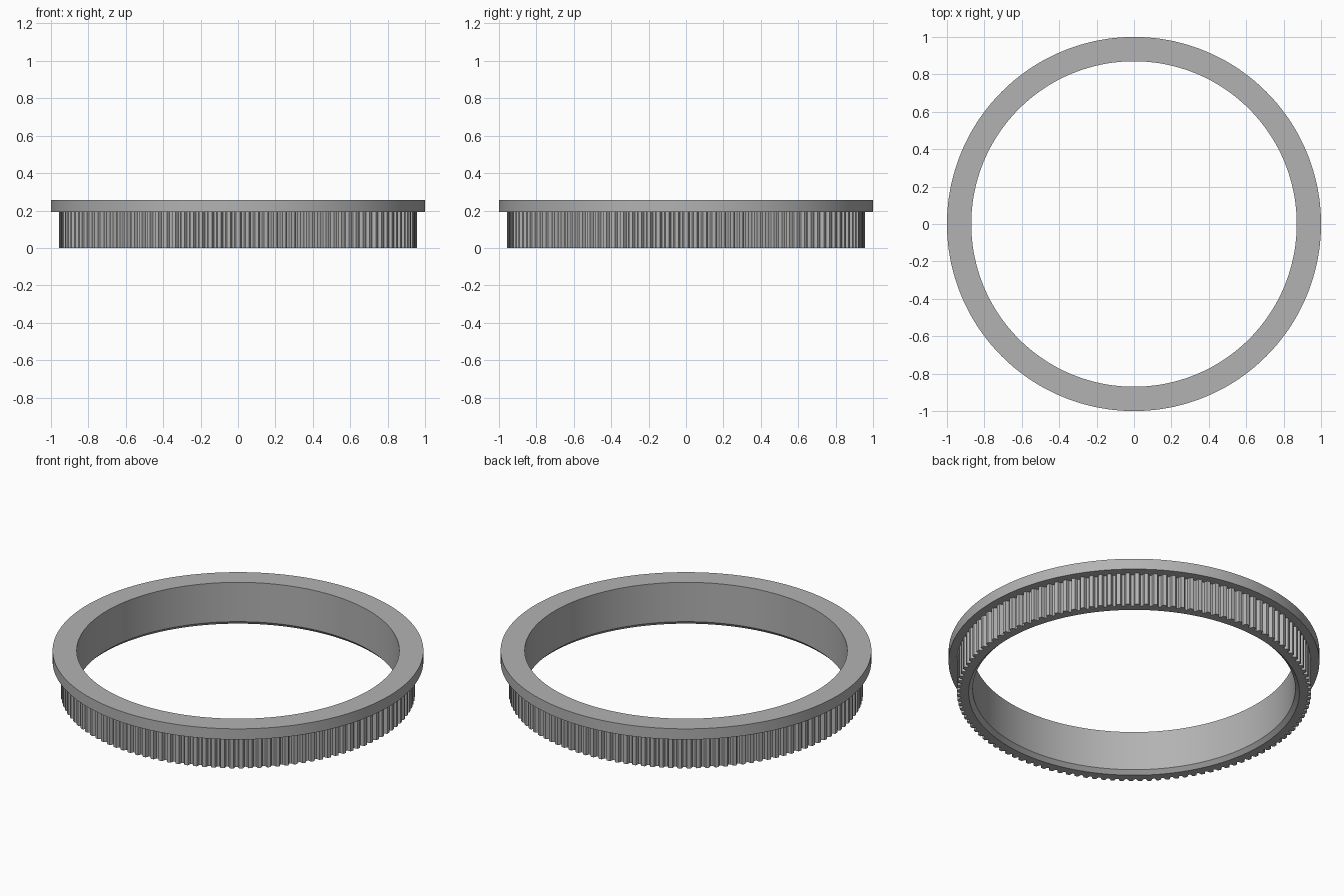
import bpy, bmesh, math

cube = bpy.data.objects.get("Cube")
if cube:
    bpy.data.objects.remove(cube, do_unlink=True)

TEETH = 120
TIP, ROOT = 0.956, 0.935
HEIGHT, FLANGE_Z = 0.256, 0.192
BORE, CHAMFER = 0.87, 0.022

# One tooth pitch: (fraction of pitch, radius), a land followed by a rounded groove
GROOVE = [(0.0, TIP), (0.2, TIP), (0.4, TIP), (0.46, TIP - 0.008),
          (0.56, ROOT + 0.002), (0.7, ROOT), (0.84, ROOT + 0.002), (0.94, TIP - 0.008)]

grey = bpy.data.materials.new("plain grey")
grey.use_nodes = True
colour = (0.45, 0.45, 0.45, 1)
grey.diffuse_color = colour
grey.node_tree.nodes["Principled BSDF"].inputs["Base Color"].default_value = colour


def ring(bm, z, radius=None):
    """Closed loop of vertices; without a radius it follows the teeth."""
    verts = []
    for i in range(TEETH):
        for part, r in GROOVE:
            a = math.tau * (i + part - 0.2) / TEETH - math.pi / 2
            r = radius or r
            verts.append(bm.verts.new((r * math.cos(a), r * math.sin(a), z)))
    return verts


# Toothed ring, flange, bore and lower bore chamfer as one closed section
bm = bmesh.new()
rings = [
    ring(bm, 0, BORE + CHAMFER),
    ring(bm, 0),
    ring(bm, FLANGE_Z),
    ring(bm, FLANGE_Z, 1.0),
    ring(bm, HEIGHT, 1.0),
    ring(bm, HEIGHT, BORE),
    ring(bm, CHAMFER, BORE),
]
for k, low in enumerate(rings):
    high = rings[(k + 1) % len(rings)]
    for j in range(len(low)):
        n = (j + 1) % len(low)
        bm.faces.new((low[j], low[n], high[n], high[j]))
bmesh.ops.recalc_face_normals(bm, faces=bm.faces)

mesh = bpy.data.meshes.new("toothed_ring")
bm.to_mesh(mesh)
bm.free()
mesh.materials.append(grey)
obj = bpy.data.objects.new("toothed_ring", mesh)
bpy.context.collection.objects.link(obj)
bpy.context.view_layer.objects.active = obj
obj.select_set(True)
bpy.ops.object.shade_smooth_by_angle(angle=math.radians(30))
